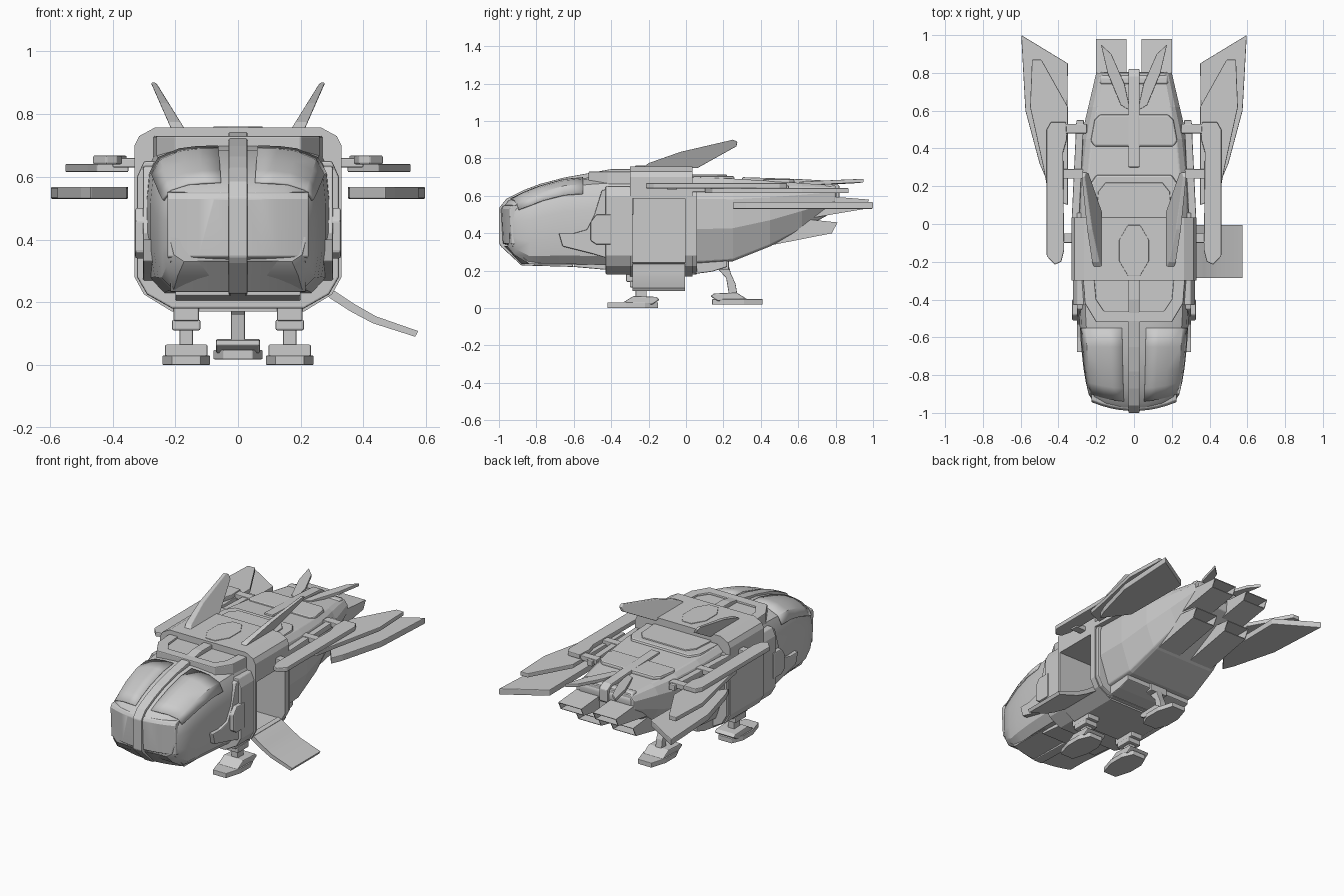
import bpy, bmesh, math

if "Cube" in bpy.data.objects:
    bpy.data.objects.remove(bpy.data.objects["Cube"])


def finish(bm, name, bevel=0, mirror=False, smooth=None):
    bmesh.ops.recalc_face_normals(bm, faces=bm.faces)
    me = bpy.data.meshes.new(name)
    bm.to_mesh(me)
    bm.free()
    ob = bpy.data.objects.new(name, me)
    bpy.context.collection.objects.link(ob)
    if bevel:
        m = ob.modifiers.new("Bevel", 'BEVEL')
        m.width, m.segments, m.angle_limit = bevel, 2, math.radians(35)
    if mirror:
        m = ob.modifiers.new("Mirror", 'MIRROR')
        m.use_mirror_merge = False
    if smooth:
        bpy.context.view_layer.objects.active = ob
        ob.select_set(True)
        bpy.ops.object.shade_smooth_by_angle(angle=math.radians(smooth))
        ob.select_set(False)
    return ob


def prism(name, pts, axis, lo, hi, warp=None, **kw):
    """Extrude a 2D outline along an axis; pts are the other two axes in order."""
    bm = bmesh.new()

    def place(p, t):
        c = list(p)
        c.insert("xyz".index(axis), t)
        return warp(*c) if warp else c
    a = [bm.verts.new(place(p, lo)) for p in pts]
    b = [bm.verts.new(place(p, hi)) for p in pts]
    bm.faces.new(a)
    bm.faces.new(b[::-1])
    for i in range(len(a)):
        j = (i + 1) % len(a)
        bm.faces.new((a[i], a[j], b[j], b[i]))
    return finish(bm, name, **kw)


def box(name, x, y, z, **kw):
    return prism(name, [(x[0], y[0]), (x[1], y[0]), (x[1], y[1]), (x[0], y[1])], 'z', *z, **kw)


def sym(half):
    """Close a half outline by mirroring it in x."""
    return half + [(-x, z) for x, z in reversed(half)]


def loft(name, rings, closed=True, thick=0, **kw):
    bm = bmesh.new()
    vs = [[bm.verts.new(p) for p in r] for r in rings]
    n = len(vs[0])
    for a, b in zip(vs, vs[1:]):
        for i in range(n if closed else n - 1):
            j = (i + 1) % n
            bm.faces.new((a[i], a[j], b[j], b[i]))
    if closed:
        bm.faces.new(vs[0])
        bm.faces.new(vs[-1][::-1])
    ob = finish(bm, name, **kw)
    if thick:
        m = ob.modifiers.new("Thickness", 'SOLIDIFY')
        m.thickness, m.offset = thick, 0
    return ob


def bow(x, y):
    """Round the nose in plan: push the outer parts of the front backwards."""
    return y + .045 * (x / .22) ** 2 * min(1, max(0, (-.7 - y) / .28))


# Hull sections: (y, half width, bottom z, top z)
NOSE = [(-.983, .215, .33, .54), (-.95, .24, .285, .575), (-.87, .256, .24, .615), (-.78, .268, .238, .65),
        (-.65, .28, .236, .685), (-.5, .29, .232, .70), (-.29, .3, .225, .715)]
REAR = [(.02, .31, .235, .70), (.25, .305, .25, .692), (.45, .282, .33, .68),
        (.62, .242, .42, .668), (.8, .2, .52, .655)]
SHAPE = [(.8, 0), (.95, .1), (1, .3), (1, .62), (.97, .8), (.88, .92), (.65, .98), (.25, 1)]
REAR_SHAPE = [(.72, 0), (.8, .02), (1, .4), (1, .75), (.9, .93), (.8, 1)]


def section(s, shape):
    y, w, b, t = s
    return [(x, bow(x, y), z) for x, z in sym([(w * u, b + (t - b) * v) for u, v in shape])]


loft("nose_hull", [section(s, SHAPE) for s in NOSE], smooth=28)
loft("rear_hull", [section(s, REAR_SHAPE) for s in REAR], bevel=.006)

# Canopy glass, a thin shell following the nose surface
GLASS = [(.22, 1.003), (.45, 1), (.65, .984), (.88, .924), (.972, .82)]
loft("canopy_glass", [[(s[1] * u, bow(s[1] * u, s[0]), s[2] + (s[3] - s[2]) * v) for u, v in GLASS]
                      for s in [(-.94, .245, .28, .58)] + NOSE[2:5] + [(-.55, .287, .234, .694)]],
     closed=False, thick=.009, mirror=True, smooth=35)
# Curved front plate and chin
PLATE = [(-.93, .555), (-.978, .549), (-.99, .53), (-.98, .345), (-.93, .33)]
loft("front_plate", [[(x, y + .045 * (x / .22) ** 2, z) for y, z in PLATE]
                     for x in [-.225 + .05 * i for i in range(10)]], bevel=.004, smooth=25)
loft("chin_plate", [[(x, y + .045 * (x / .22) ** 2, z) for y, z in
                     [(-.972, .332), (-.88, .235), (-.6, .232), (-.6, .26), (-.87, .3)]]
                    for x in [-.215 + .043 * i for i in range(11)]], smooth=25)
# Centre rib over the nose and along the tail
prism("nose_rib", [(-.6, .22), (-.88, .228), (-.985, .325), (-1, .345), (-1, .535), (-.96, .585), (-.87, .63),
                   (-.78, .664), (-.65, .698), (-.5, .725), (-.4, .743), (-.28, .743), (-.28, .5), (-.7, .4)],
      'x', -.03, .03, bevel=.005)
prism("tail_rib", [(.3, .66), (.3, .7), (.6, .69), (.78, .68), (.82, .655), (.82, .58), (.78, .55), (.7, .55)],
      'x', -.03, .03, bevel=.006)

# Mid cabin frame with the door opening on the +x side
frame = prism("cabin_frame", sym([(.21, .17), (.3, .225), (.33, .28), (.33, .7), (.315, .73), (.265, .757)]),
              'y', -.3, .035)
cut = box("door_cutter", (-.27, .5), (-.285, -.005), (.24, .585))
cut.hide_render = True
cut.hide_set(True)
m = frame.modifiers.new("Door", 'BOOLEAN')
m.object, m.operation, m.solver = cut, 'DIFFERENCE', 'EXACT'

# Bands fore and aft of the cabin
prism("front_band", sym([(.21, .18), (.29, .225), (.322, .28), (.322, .6), (.3, .65)]),
      'y', -.43, -.29, bevel=.006)
prism("rear_band", sym([(.21, .18), (.29, .225), (.322, .28), (.322, .6), (.3, .66)]), 'y', .02, .06, bevel=.005)
prism("rear_belly", [(.03, .18), (.14, .195), (.22, .22), (.22, .26), (.03, .28)], 'x', -.23, .23, bevel=.005)
prism("belly_plate", [(-.6, .22), (-.43, .205), (-.43, .25), (-.6, .25)], 'x', -.2, .2, bevel=.005)
prism("side_armour", [(-.68, .4), (-.66, .33), (-.5, .29), (-.4, .26), (-.4, .64), (-.45, .63), (-.49, .5),
                      (-.53, .42), (-.6, .4)], 'x', .26, .303, mirror=True, bevel=.005)
prism("side_collar", [(-.51, .36), (-.48, .34), (-.4, .34), (-.4, .5), (-.48, .5), (-.51, .46)],
      'x', .28, .328, mirror=True, bevel=.006)

# Roof details
prism("roof_hatch", [(.085 * math.cos(a), -.14 + .145 * math.sin(a))
                     for a in [math.pi / 8 + i * math.pi / 4 for i in range(8)]], 'z', .74, .761, bevel=.003)
prism("windscreen_frame", sym([(.2, -.52), (.26, -.42), (.27, -.29), (.21, -.29), (.2, -.4), (.16, -.46)]),
      'z', .66, .73, bevel=.005)
prism("front_roof_panel", sym([(.23, -.29), (.22, -.4), (.17, -.47)]), 'z', .67, .718, bevel=.005)
prism("rear_roof_panel", sym([(.25, .03), (.24, .2), (.2, .26)]), 'z', .66, .706, bevel=.012)
prism("rear_roof_inset", sym([(.2, .03), (.19, .17), (.15, .22)]), 'z', .69, .714, bevel=.006)
prism("engine_cover", sym([(.21, .41), (.23, .44), (.21, .55), (.18, .58)]), 'z', .65, .69, bevel=.01)
prism("tail_cap", [(.74, .55), (.78, .53), (.805, .57), (.805, .63), (.78, .664), (.74, .665)],
      'x', -.18, .18, bevel=.01, smooth=40)


# Engine nozzles with hollow ends
def nozzle(name, x, yz):
    bm = bmesh.new()
    a = [bm.verts.new((x[0], *p)) for p in yz]
    b = [bm.verts.new((x[1], *p)) for p in yz]
    bm.faces.new(a)
    bm.faces.new(b)
    fs = [bm.faces.new((a[i], a[(i + 1) % 4], b[(i + 1) % 4], b[i])) for i in range(4)]
    bmesh.ops.recalc_face_normals(bm, faces=bm.faces)
    bmesh.ops.inset_individual(bm, faces=[fs[1]], thickness=.006)
    bmesh.ops.translate(bm, verts=bmesh.ops.extrude_discrete_faces(bm, faces=[fs[1]])['faces'][0].verts,
                        vec=(0, -.1, 0))
    finish(bm, name, mirror=True)


nozzle("upper_nozzle", (.04, .2), [(.6, .47), (.955, .53), (.98, .58), (.6, .61)])
nozzle("lower_nozzle", (.04, .2), [(.45, .335), (.78, .4), (.81, .458), (.5, .49)])

# Side booms, wings and struts
prism("side_boom", [(.37, -.14), (.385, -.2), (.42, -.215), (.462, -.17), (.462, .5), (.44, .54), (.36, .54),
                    (.355, .45), (.375, .38)], 'z', .64, .668, mirror=True, bevel=.005)
prism("upper_wing", [(.35, .1), (.45, .14), (.48, .3), (.55, .62), (.54, .87), (.49, .87), (.35, .62)],
      'z', .615, .641, mirror=True, bevel=.004)
prism("lower_wing", [(.355, .4), (.47, .25), (.5, .32), (.575, .6), (.597, 1), (.35, .85)],
      'z', .53, .568, mirror=True, bevel=.004)
for i, y in enumerate((-.1, .24, .48)):
    box(f"boom_strut_{i}", (.25, .4), (y, y + .05), (.63, .66), mirror=True, bevel=.004)
box("boom_mount", (.29, .33), (.02, .55), (.62, .655), mirror=True, bevel=.005,
    warp=lambda x, y, z: (x - max(0, y - .3) * .1, y, z))

# Roof fins, leaning outward and thinning to the tip
prism("roof_fin", [(-.24, .745), (.06, .748), (.27, .865), (.275, .89), (.25, .9), (-.03, .835), (-.2, .775)],
      'x', -1, 1, warp=lambda x, y, z: (.19 + (z - .75) * .53 + x * (.022 - (z - .75) * .09), y, z),
      mirror=True, bevel=.004)
prism("tail_fin", [(.02, .6), (.07, .63), (.14, .8), (.175, .95), (.12, .9), (.05, .74)], 'z', .655, .675,
      warp=lambda x, y, z: (x, y, z + .015 + (y - .95) * .03 + (x - .15) * .05), mirror=True, bevel=.003)

# Boarding ramp
prism("boarding_ramp", [(.28, .245), (.31, .235), (.37, .195), (.44, .155), (.575, .108), (.565, .09), (.43, .133),
                        (.36, .17), (.29, .215)], 'y', -.285, -.005, smooth=30)


# Landing gear
def foot(name, cx, w, y, z0, d, mirror):
    """Sole runs from its narrow end at y, in direction d."""
    prism(name + "_sole", [(cx - w * .6, y), (cx + w * .6, y), (cx + w, y + d * .1), (cx + w, y + d * .2),
                           (cx + w * .6, y + d * .27), (cx - w * .6, y + d * .27), (cx - w, y + d * .2), (cx - w, y + d * .1)],
          'z', z0, z0 + .03, mirror=mirror, bevel=.003)
    prism(name + "_shoe", [(y + d * .08, z0 + .028), (y + d * .14, z0 + .065), (y + d * .26, z0 + .06),
                           (y + d * .28, z0 + .045), (y + d * .24, z0 + .02)], 'x', cx - w * .9, cx + w * .9,
          mirror=mirror, bevel=.006)


foot("front_foot", .165, .076, -.42, 0, 1, True)
foot("rear_foot", 0, .078, .41, .018, -1, False)
box("front_leg", (.143, .187), (-.27, -.21), (.05, .2), mirror=True, bevel=.005)
box("front_leg_socket", (.12, .21), (-.3, -.19), (.11, .145), mirror=True, bevel=.006)
box("front_leg_mount", (.125, .205), (-.32, -.17), (.14, .19), mirror=True, bevel=.005)
prism("rear_leg", [(.17, .26), (.17, .21), (.215, .16), (.23, .07), (.275, .07), (.265, .13), (.24, .185), (.22, .26)],
      'x', -.022, .022, bevel=.004)
box("rear_leg_mount", (-.06, .06), (.13, .23), (.205, .26), bevel=.006)
